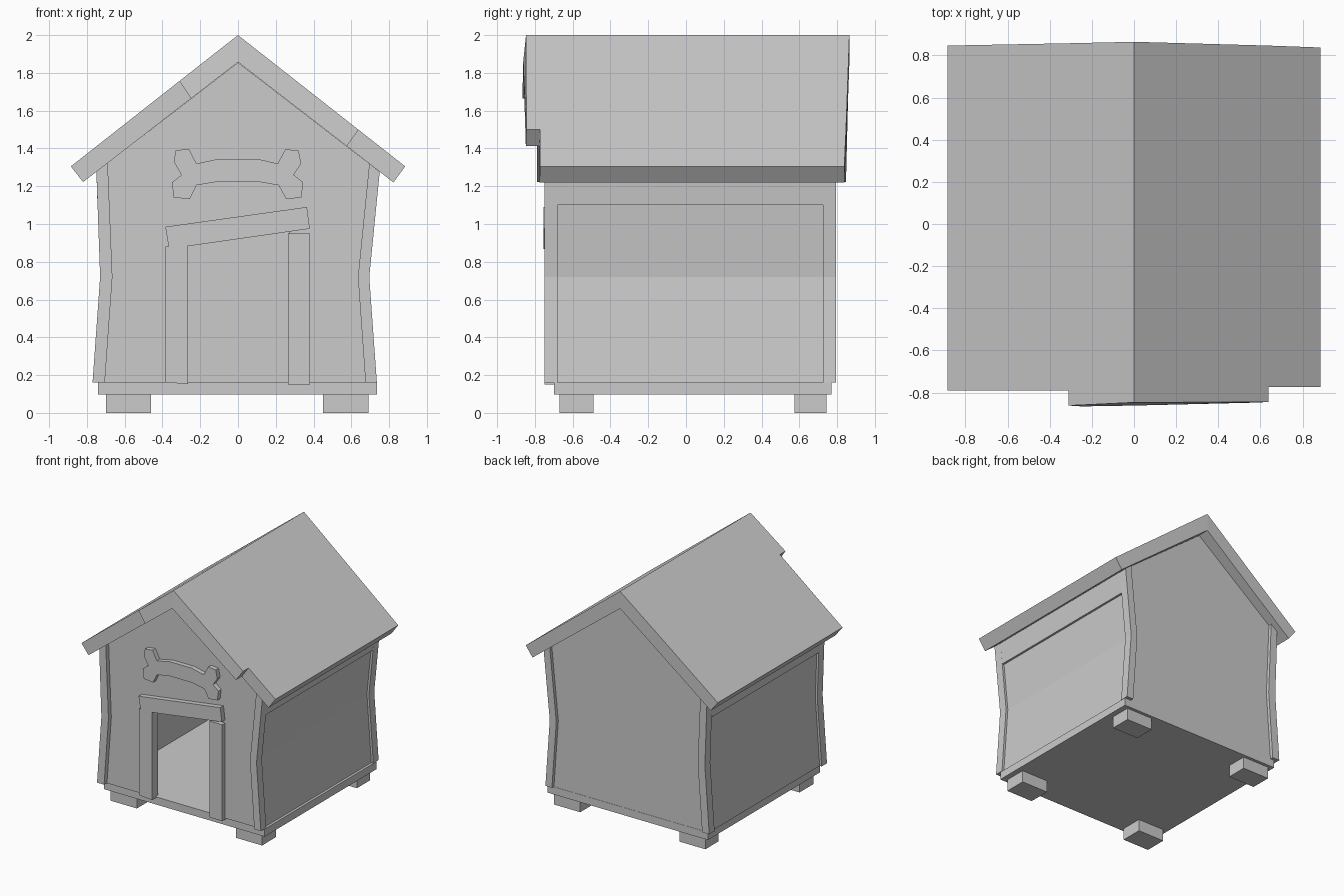
import bpy, bmesh

if "Cube" in bpy.data.objects:
    bpy.data.objects.remove(bpy.data.objects["Cube"])


def finish(name, bm):
    bmesh.ops.recalc_face_normals(bm, faces=bm.faces[:])
    me = bpy.data.meshes.new(name)
    bm.to_mesh(me)
    bm.free()
    ob = bpy.data.objects.new(name, me)
    bpy.context.collection.objects.link(ob)
    return ob


def prism(name, pts, y0, y1):
    """Extrude a front-view (x, z) outline from y0 to y1."""
    bm = bmesh.new()
    face = bm.faces.new([bm.verts.new((x, y0, z)) for x, z in pts])
    new = bmesh.ops.extrude_face_region(bm, geom=[face])["geom"]
    verts = [g for g in new if isinstance(g, bmesh.types.BMVert)]
    bmesh.ops.translate(bm, verts=verts, vec=(0, y1 - y0, 0))
    return finish(name, bm)


def box(name, x0, x1, y0, y1, z0, z1):
    return prism(name, [(x0, z0), (x1, z0), (x1, z1), (x0, z1)], y0, y1)


# Feet and floor plate
for side, x0, x1 in (("left", -0.70, -0.46), ("right", 0.45, 0.69)):
    for end, y0, y1 in (("front", -0.67, -0.49), ("back", 0.575, 0.745)):
        box(f"{end}_{side}_foot", x0, x1, y0, y1, 0, 0.097)
box("floor", -0.74, 0.735, -0.70, 0.77, 0.097, 0.16)

# Bent corner posts, recessed side walls and eave beams
sides = {
    "left": ([(-0.77, 0.162), (-0.73, 0.72), (-0.75, 1.285)],
             [(-0.69, 1.33), (-0.665, 0.72), (-0.705, 0.162)], (-0.744, 1.1), (-0.68, 1.1), 1),
    "right": ([(0.735, 0.162), (0.695, 0.72), (0.75, 1.275)],
              [(0.695, 1.32), (0.635, 0.72), (0.675, 0.162)], (0.732, 1.1), (0.676, 1.1), -1),
}
for side, (outer, inner, low_out, low_in, inward) in sides.items():
    for end, y0, y1 in (("front", -0.75, -0.68), ("back", 0.725, 0.795)):
        prism(f"{end}_{side}_post", outer + inner, y0, y1)
    prism(f"{side}_eave_beam", [low_out, outer[2], inner[0], low_in], -0.68, 0.725)
    wall = [(x + inward * 0.018, z) for x, z in outer]
    wall += [(x + inward * 0.045, z) for x, z in reversed(outer)]
    prism(f"{side}_wall", wall, -0.68, 0.73)

# Gable walls, the front one with a doorway notch
gable = [(0.71, 0.16), (0.67, 0.72), (0.72, 1.30), (0, 1.855),
         (-0.72, 1.30), (-0.70, 0.72), (-0.74, 0.16)]
door = [(-0.27, 0.16), (-0.27, 0.89), (0.27, 0.97), (0.27, 0.16)]
prism("front_wall", gable + door, -0.712, -0.665)
prism("back_wall", gable, 0.72, 0.768)

# Crooked door frame
prism("left_door_jamb", [(-0.385, 0.162), (-0.265, 0.152), (-0.265, 0.88), (-0.385, 0.88)], -0.75, -0.69)
box("right_door_jamb", 0.265, 0.38, -0.75, -0.69, 0.15, 0.95)
prism("door_lintel", [(-0.365, 0.868), (0.38, 0.975), (0.365, 1.09), (-0.385, 0.985)], -0.755, -0.69)

# Bone plaque over the door
bone = [(-0.33, 1.39), (-0.26, 1.398), (-0.22, 1.32), (-0.10, 1.345), (0.10, 1.345), (0.21, 1.32),
        (0.25, 1.395), (0.32, 1.39), (0.335, 1.32), (0.295, 1.26), (0.345, 1.22), (0.335, 1.14),
        (0.255, 1.132), (0.215, 1.205), (0.10, 1.225), (-0.10, 1.225), (-0.22, 1.205),
        (-0.255, 1.132), (-0.34, 1.14), (-0.35, 1.22), (-0.30, 1.26), (-0.34, 1.33)]
prism("bone_plaque", bone, -0.75, -0.70)

# Roof slab lofted across the gable: top point, under point, front y (top, under), back y
seam_l = ((-0.31, 1.757), (-0.248, 1.665))
seam_r = ((0.638, 1.499), (0.576, 1.412))
stations = [
    ((-0.885, 1.305), (-0.82, 1.222), -0.79, -0.79, 0.847),
    (*seam_l, -0.79, -0.79, 0.858),
    (*seam_l, -0.862, -0.866, 0.858),
    ((0, 2.0), (0, 1.857), -0.847, -0.862, 0.865),
    (*seam_r, -0.845, -0.848, 0.847),
    (*seam_r, -0.773, -0.775, 0.847),
    ((0.885, 1.305), (0.823, 1.22), -0.773, -0.775, 0.838),
]
bm = bmesh.new()
rings = []
for (tx, tz), (ux, uz), ft, fu, back in stations:
    rings.append([bm.verts.new(p) for p in
                  ((tx, ft, tz), (tx, back, tz), (ux, back, uz), (ux, fu, uz))])
for a, b in zip(rings, rings[1:]):
    for i in range(4):
        j = (i + 1) % 4
        bm.faces.new((a[i], a[j], b[j], b[i]))
bm.faces.new(rings[0])
bm.faces.new(rings[-1])
bmesh.ops.remove_doubles(bm, verts=bm.verts[:], dist=0.0005)
bmesh.ops.dissolve_degenerate(bm, edges=bm.edges[:], dist=0.0005)
finish("roof", bm)
